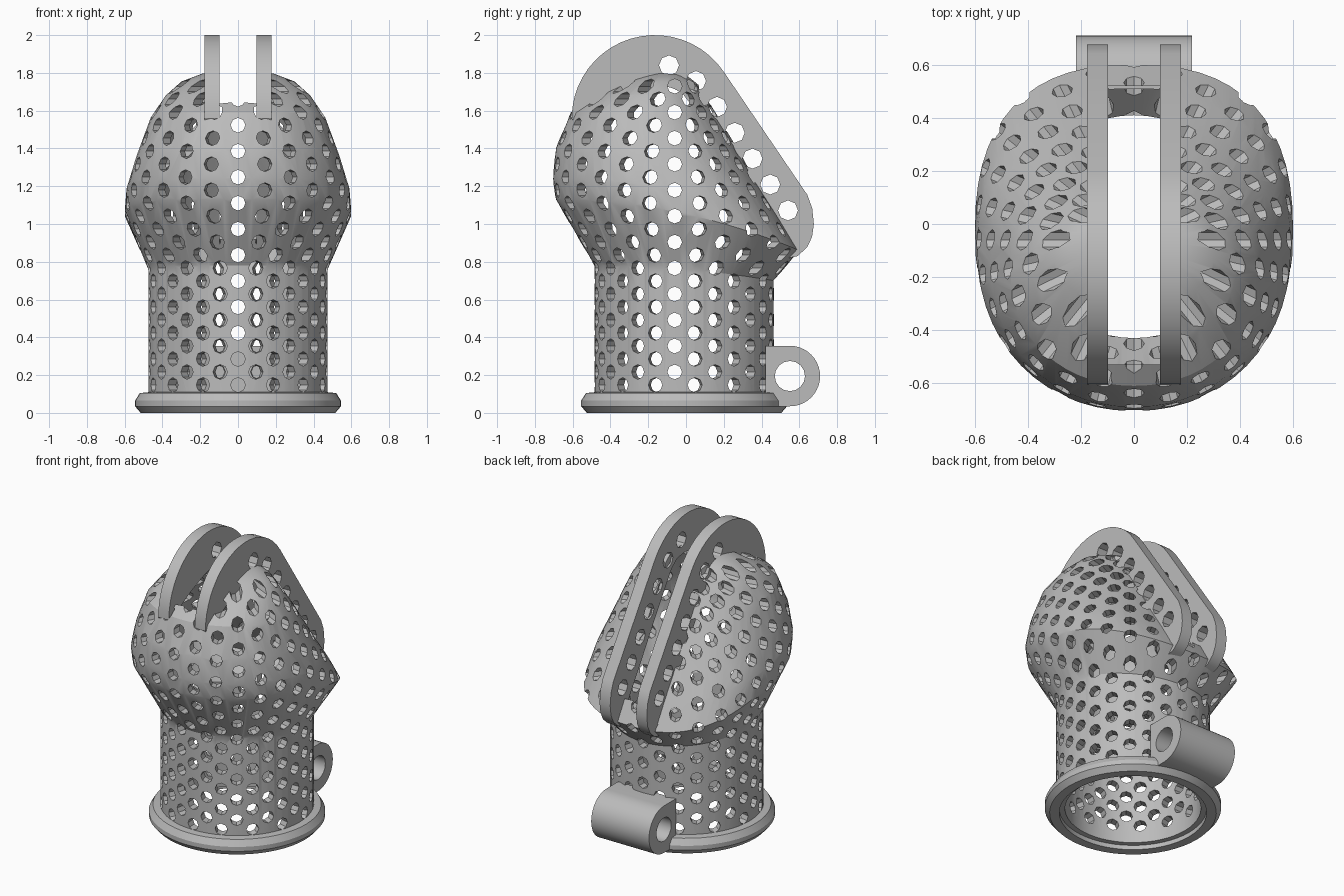
import bpy, bmesh, math
from mathutils import Vector, Matrix

if "Cube" in bpy.data.objects:
    bpy.data.objects.remove(bpy.data.objects["Cube"])

GREY = (0.5, 0.5, 0.5, 1)
mat = bpy.data.materials.new("plain grey")
mat.use_nodes = True
mat.diffuse_color = GREY
mat.node_tree.nodes["Principled BSDF"].inputs["Base Color"].default_value = GREY

SEG = 56
WALL = 0.055


def make(name, bm):
    bmesh.ops.recalc_face_normals(bm, faces=bm.faces)
    me = bpy.data.meshes.new(name)
    bm.to_mesh(me)
    bm.free()
    ob = bpy.data.objects.new(name, me)
    bpy.context.collection.objects.link(ob)
    return ob


def loft(name, rings, closed=False):
    """Skin a list of point rings; cap the ends or join them."""
    bm = bmesh.new()
    loops = [[bm.verts.new(p) for p in ring] for ring in rings]
    n = len(loops[0])
    pairs = list(zip(loops, loops[1:]))
    if closed:
        pairs.append((loops[-1], loops[0]))
    else:
        bm.faces.new(loops[0])
        bm.faces.new(loops[-1])
    for a, b in pairs:
        for i in range(n):
            j = (i + 1) % n
            bm.faces.new((a[i], a[j], b[j], b[i]))
    return make(name, bm)


def prism(name, outline, x0, x1):
    """Extrude a (y, z) outline along x."""
    return loft(name, [[Vector((x, y, z)) for y, z in outline] for x in (x0, x1)])


def add_tube(bm, matrix, radius, length, sides):
    bmesh.ops.create_cone(bm, cap_ends=True, segments=sides, radius1=radius,
                          radius2=radius, depth=length, matrix=matrix)


def cut(ob, cutter):
    mod = ob.modifiers.new("cut", "BOOLEAN")
    mod.operation = "DIFFERENCE"
    mod.solver = "MANIFOLD"
    mod.object = cutter
    graph = bpy.context.evaluated_depsgraph_get()
    me = bpy.data.meshes.new_from_object(ob.evaluated_get(graph))
    ob.modifiers.clear()
    ob.data = me


def finish(ob, angle=30):
    ob.data.materials.clear()
    ob.data.materials.append(mat)
    for p in ob.data.polygons:
        p.material_index = 0
    bpy.ops.object.select_all(action="DESELECT")
    ob.select_set(True)
    bpy.context.view_layer.objects.active = ob
    bpy.ops.object.shade_smooth_by_angle(angle=math.radians(angle))


def section(yf, zf, yb, zb, w, n):
    """Oval ring, blunter at the back, whose height falls towards the back."""
    pts = []
    for i in range(SEG):
        a = math.tau * i / SEG
        c, s = math.cos(a), math.sin(a)
        e = 2 / (n if s > 0 else min(n, 2.1))
        x = w * math.copysign(abs(c) ** e, c)
        y = (yf + yb) / 2 + (yb - yf) / 2 * math.copysign(abs(s) ** e, s)
        t = (y - yf) / (yb - yf)
        pts.append(Vector((x, y, zf + (zb - zf) * t * t)))
    return pts


# front y, front z, back y, back z, half width, bluntness, inner drop
SHELL = [
    (-.485, .03, .465, .03, .475, 2, .1),
    (-.485, .78, .465, .70, .475, 2, -.02),
    (-.69, 1.13, .60, .86, .60, 2.5, 0),
    (-.705, 1.24, .50, 1.03, .59, 2.4, 0),
    (-.69, 1.40, .395, 1.20, .54, 2.3, .01),
    (-.61, 1.59, .248, 1.45, .465, 2.2, .025),
    (-.46, 1.69, .135, 1.64, .385, 2.1, .04),
    (-.32, 1.76, .08, 1.735, .30, 2, .05),
    (-.21, 1.80, .03, 1.78, .19, 2, .055),
]
outer = [section(*r[:6]) for r in SHELL]
inner = [section(yf + WALL, zf - d, yb - WALL, zb - d, w - WALL, n)
         for yf, zf, yb, zb, w, n, d in SHELL]
shell = loft("perforated_shell", outer)
cavity = loft("cavity_cutter", inner)

# slot between the two arms
slot = prism("slot_cutter", [(-.53, 2.2), (-.53, 1.5), (0, 1.2), (.3, .92),
                             (.52, .92), (.52, 2.2)], -.11, .11)

# staggered radial holes
COLS, STEP, AXIS_Y = 28, .1375, -.06
bm = bmesh.new()
for col in range(COLS):
    a = math.tau * col / COLS
    out = Vector((math.sin(a), -math.cos(a), 0))
    turn = out.to_track_quat("Z", "Y").to_matrix().to_4x4()
    for row in range(12):
        z = .148 + STEP * (row + .5 * (col % 2))
        pos = Vector((0, AXIS_Y, z)) + out * .57
        add_tube(bm, Matrix.Translation(pos) @ turn, .039, .8, 8)
holes = make("hole_cutter", bm)

for cutter in (cavity, slot, holes):
    cut(shell, cutter)
finish(shell)

# bottom flange, turned around the tube axis
profile = [(.42, .03), (.455, .03), (.455, 0), (.515, 0), (.545, .035),
           (.545, .065), (.52, .105), (.47, .11), (.42, .11)]
flange = loft("bottom_flange", [
    [Vector((r * math.cos(math.tau * i / SEG), r * math.sin(math.tau * i / SEG) - .01, z))
     for i in range(SEG)] for r, z in profile], closed=True)
finish(flange)


def arc(cy, cz, r, a0, a1, n):
    return [(cy + r * math.cos(math.radians(a0 + (a1 - a0) * i / n)),
             cz + r * math.sin(math.radians(a0 + (a1 - a0) * i / n))) for i in range(n + 1)]


# pair of arms over the head, hollowed to follow the shell
ACROSS = Matrix.Rotation(math.pi / 2, 4, "Y")
arm_outline = arc(-.165, 1.56, .44, 180, 34, 20) + [
    (.642, 1.155), (.668, 1.085), (.677, 1.0), (.667, .93), (.64, .875), (.59, .83),
    (.45, .8), (.38, .85), (0, 1.3), (-.5, 1.48), (-.57, 1.5)]
bm = bmesh.new()
centres = [(-.09, 1.84), (.053, 1.757)]
centres += [(.164 + .094 * i, 1.62 - .137 * i) for i in range(5)]
for y, z in centres:
    add_tube(bm, Matrix.Translation((0, y, z)) @ ACROSS, .053, 1, 8)
arm_holes = make("arm_hole_cutter", bm)
for name, side in (("left_arm", 1), ("right_arm", -1)):
    arm = prism(name, arm_outline, .098 * side, .178 * side)
    cut(arm, cavity)
    cut(arm, arm_holes)
    finish(arm)

# hinge barrel at the back
barrel = prism("hinge_barrel", [(.42, .355)] + arc(.55, .195, .16, 90, -90, 20)
               + [(.42, .035)], -.218, .218)
bm = bmesh.new()
add_tube(bm, Matrix.Translation((0, .55, .195)) @ ACROSS, .08, 1, 16)
bore = make("bore_cutter", bm)
cut(barrel, bore)
finish(barrel)

for helper in (cavity, slot, holes, arm_holes, bore):
    bpy.data.objects.remove(helper)
